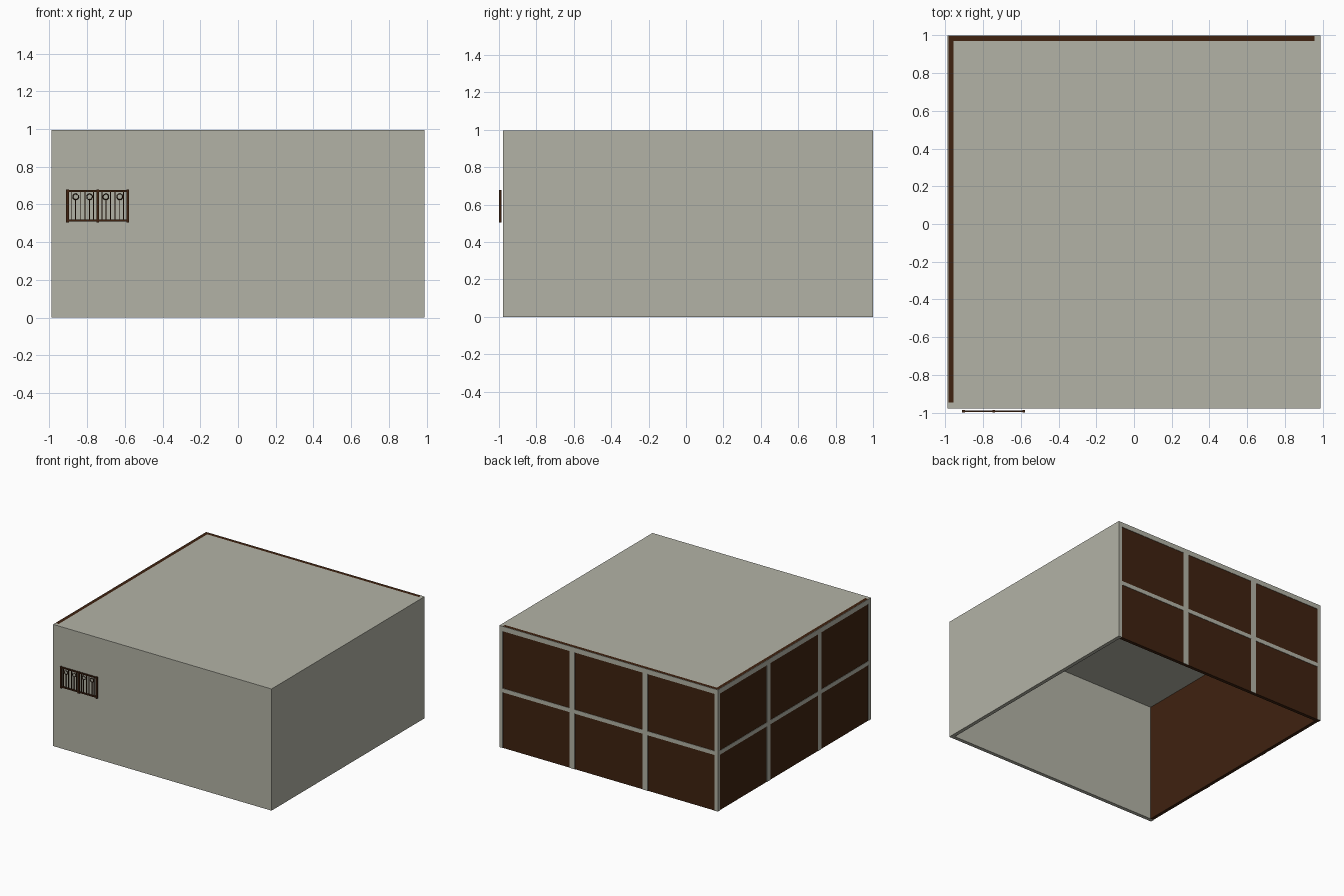
import bpy, math

if "Cube" in bpy.data.objects:
    bpy.data.objects.remove(bpy.data.objects["Cube"])


def material(name, rgb):
    m = bpy.data.materials.new(name)
    m.diffuse_color = (*rgb, 1)
    m.use_nodes = True
    m.node_tree.nodes["Principled BSDF"].inputs["Base Color"].default_value = m.diffuse_color
    return m


GREY = material("warm grey", (0.45, 0.45, 0.38))
BROWN = material("dark brown", (0.05, 0.016, 0.005))


def box(name, x, y, z, mat):
    bpy.ops.mesh.primitive_cube_add(size=1)
    o = bpy.context.object
    o.name = name
    o.scale = (x[1] - x[0], y[1] - y[0], z[1] - z[0])
    o.location = (sum(x) / 2, sum(y) / 2, sum(z) / 2)
    bpy.ops.object.transform_apply(location=True, rotation=True, scale=True)
    o.data.materials.append(mat)
    return o


X = 0.988            # half width
Y0, Y1 = -0.978, 1.0  # front and back
H, T = 0.995, 0.03   # height, wall thickness
P = 0.003            # how far the frame stands proud of the panels

# plain walls and roof, open underneath
box("front_wall", (-X, X), (Y0, Y0 + T), (0, H), GREY)
box("right_wall", (X - T, X), (Y0 + T, Y1), (0, H), GREY)
box("roof", (-X + T, X - T), (Y0 + T, Y1 - T), (H - T, H), GREY)

# dark panel walls
box("back_panel_wall", (-X + P, X - T), (Y1 - T, Y1 - P), (0, H), BROWN)
box("left_panel_wall", (-X + P, -X + T), (Y0 + T, Y1 - T), (0, H), BROWN)


# raised grid on each panel wall; place(a, b) gives the x and y ranges along it
def grid(side, start, end, place):
    length = end - start
    w = 0.023
    cuts = [(start, start + T)]
    cuts += [(start + length * f - w, start + length * f + w) for f in (0.333, 0.667)]
    cuts += [(end - T, end)]
    for i, c in enumerate(cuts):
        box(f"{side}_mullion_{i}", *place(*c), (0, H), GREY)
    for i in range(3):
        span = place(cuts[i][1], cuts[i + 1][0])
        box(f"{side}_top_strip_{i}", *span, (H - 0.04, H), GREY)
        box(f"{side}_middle_strip_{i}", *span, (0.455, 0.488), GREY)


grid("back", -X, X, lambda a, b: ((a, b), (Y1 - P, Y1)))
grid("left", Y0, Y1, lambda a, b: ((-X, -X + P), (a, b)))

# small balcony railing at the front
L, R = -0.904, -0.584
YC = -0.993
MID = (L + R) / 2


def bar(name, x, z, w, d):
    box(name, (x - w, x + w), (YC - d, YC + d), z, BROWN)


for i, x in enumerate((L, MID, R)):
    bar(f"railing_post_{i}", x, (0.503, 0.678), 0.007, 0.007)
for name, z in (("top_rail", 0.672), ("bottom_rail", 0.514)):
    box(name, (L, R), (YC - 0.005, YC + 0.005), (z - 0.005, z + 0.005), BROWN)

# balusters and rings, two bays
for bay, x0 in enumerate((L, MID)):
    width = MID - L
    for i, f in enumerate((0.14, 0.27, 0.42, 0.58, 0.73, 0.86)):
        x = x0 + width * f
        ringed = i in (1, 4)
        bar(f"baluster_{bay}_{i}", x, (0.514, 0.625 if ringed else 0.672), 0.0025, 0.0025)
        if ringed:
            bpy.ops.mesh.primitive_torus_add(
                major_radius=0.015, minor_radius=0.0025, major_segments=24,
                minor_segments=8, location=(x, YC, 0.64), rotation=(math.pi / 2, 0, 0))
            ring = bpy.context.object
            ring.name = f"railing_ring_{bay}_{i}"
            ring.data.materials.append(BROWN)
            bpy.ops.object.shade_smooth()
